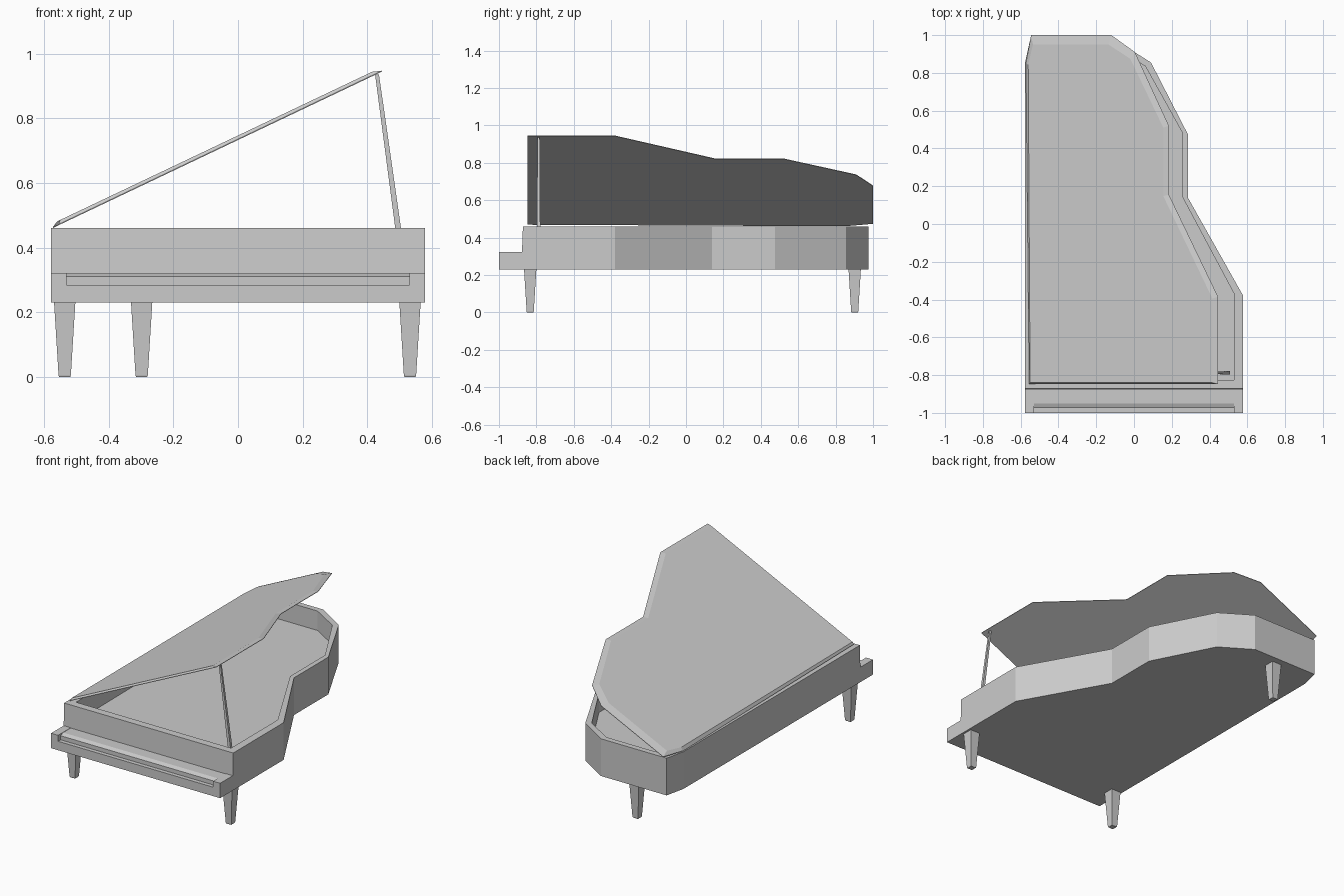
import bpy, bmesh
from mathutils import Vector

if "Cube" in bpy.data.objects:
    bpy.data.objects.remove(bpy.data.objects["Cube"])


def loft(name, rings):
    """Skin matching rings of 3D points and cap both ends."""
    bm = bmesh.new()
    loops = [[bm.verts.new(p) for p in ring] for ring in rings]
    n = len(rings[0])
    for a, b in zip(loops, loops[1:]):
        for i in range(n):
            j = (i + 1) % n
            bm.faces.new((a[i], a[j], b[j], b[i]))
    bm.faces.new(loops[0][::-1])
    bm.faces.new(loops[-1])
    bmesh.ops.recalc_face_normals(bm, faces=bm.faces)
    mesh = bpy.data.meshes.new(name)
    bm.to_mesh(mesh)
    bm.free()
    obj = bpy.data.objects.new(name, mesh)
    bpy.context.collection.objects.link(obj)
    return obj


def at_z(outline, z):
    return [(x, y, z) for x, y in outline]


def square(x, y, z, h):
    return [(x - h, y - h, z), (x + h, y - h, z), (x + h, y + h, z), (x - h, y + h, z)]


def along_x(name, profile, x0, x1):
    return loft(name, [[(x, y, z) for y, z in profile] for x in (x0, x1)])


# Hollow case: outer wall, rim and sunken soundboard
side = [(0.578, -0.38), (0.285, 0.14), (0.285, 0.475), (0.09, 0.855),
        (-0.10, 0.975), (-0.55, 0.975), (-0.578, 0.85)]
outer_low = [(-0.578, -0.88), (0.578, -0.88)] + side
outer_top = [(-0.578, -0.872), (0.578, -0.872)] + side
inner = [(-0.53, -0.825), (0.53, -0.825), (0.53, -0.37), (0.255, 0.145), (0.255, 0.485),
         (0.06, 0.835), (-0.115, 0.94), (-0.525, 0.94), (-0.545, 0.845)]
loft("case", [at_z(outer_low, 0.23), at_z(outer_top, 0.46),
              at_z(inner, 0.46), at_z(inner, 0.34)])

# Keyboard shelf with closed key cover between two cheek blocks
along_x("key_cover", [(-1, 0.23), (-1, 0.285), (-0.975, 0.285), (-0.975, 0.31),
                      (-0.95, 0.32), (-0.876, 0.32), (-0.876, 0.23)], -0.53, 0.53)
cheek = [(-1, 0.23), (-1, 0.322), (-0.876, 0.322), (-0.876, 0.23)]
along_x("left_cheek", cheek, -0.578, -0.53)
along_x("right_cheek", cheek, 0.53, 0.578)

# Raised lid with bevelled upper edge
def tilted(outline, lift):
    return [(x, y, 0.462 + (x + 0.57) * 0.475 + lift) for x, y in outline]

lid_under = [(-0.555, -0.848), (0.445, -0.848), (0.445, -0.385), (0.185, 0.155), (0.185, 0.52),
             (0.005, 0.91), (-0.12, 1.0), (-0.545, 1.0), (-0.572, 0.85)]
lid_upper = [(-0.55, -0.84), (0.415, -0.84), (0.415, -0.395), (0.155, 0.148), (0.155, 0.51),
             (-0.02, 0.875), (-0.135, 0.95), (-0.535, 0.95), (-0.56, 0.845)]
loft("lid", [tilted(lid_under, 0), tilted(lid_under, 0.003), tilted(lid_upper, 0.014)])

# Lid prop
loft("lid_prop", [square(0.498, -0.788, 0.44, 0.009), square(0.43, -0.788, 0.936, 0.006)])

# Tapered square legs
for name, x, y in (("front_left_leg", -0.536, -0.833), ("front_right_leg", 0.532, -0.833),
                   ("rear_leg", -0.298, 0.902)):
    loft(name, [square(x, y, 0, 0.017), square(x, y, 0.005, 0.019), square(x, y, 0.232, 0.033)])
